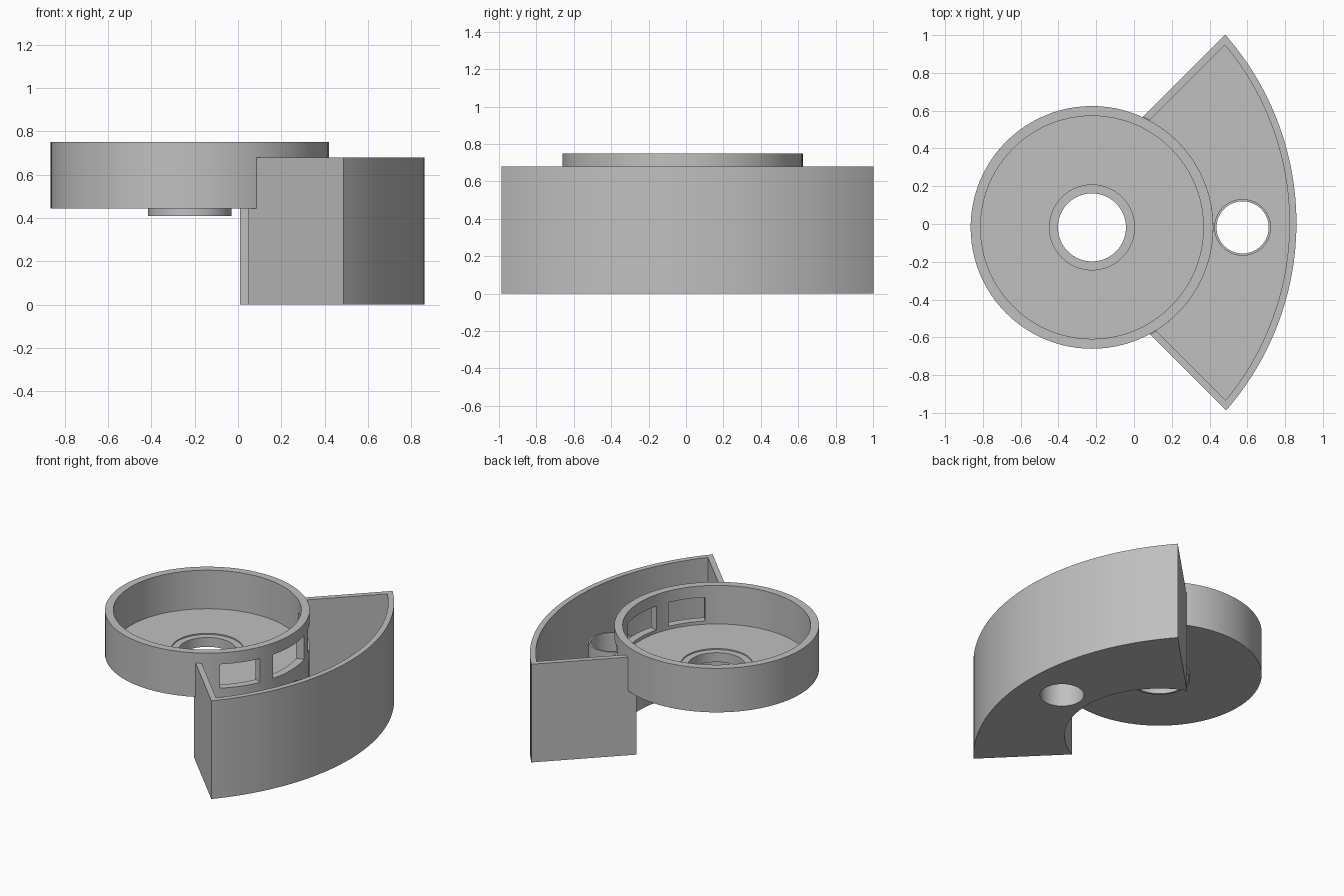
import bpy, bmesh, math
from mathutils import Vector

old = bpy.data.objects.get("Cube")
if old:
    bpy.data.objects.remove(old, do_unlink=True)

grey = bpy.data.materials.new("plain grey")
grey.use_nodes = True
grey.diffuse_color = (0.53, 0.53, 0.53, 1)
grey.node_tree.nodes["Principled BSDF"].inputs["Base Color"].default_value = grey.diffuse_color

BOWL = Vector((-0.2225, -0.018))      # bowl axis
BOWL_R, BOWL_IN = 0.6425, 0.59
POST = Vector((0.575, -0.018))        # small tube axis
ARC, ARC_R = Vector((-0.647, 0.005)), 1.507   # curved outer wall
WALL, FLOOR, TOP = 0.037, 0.04, 0.68


def finish(name, bm):
    bmesh.ops.recalc_face_normals(bm, faces=bm.faces)
    mesh = bpy.data.meshes.new(name)
    bm.to_mesh(mesh)
    bm.free()
    mesh.materials.append(grey)
    ob = bpy.data.objects.new(name, mesh)
    bpy.context.collection.objects.link(ob)
    return ob


def prism(name, outline, z0, z1):
    bm = bmesh.new()
    face = bm.faces.new([bm.verts.new((p.x, p.y, z0)) for p in outline])
    out = bmesh.ops.extrude_face_region(bm, geom=[face])["geom"]
    for v in out:
        if isinstance(v, bmesh.types.BMVert):
            v.co.z = z1
    return finish(name, bm)


def lathe(name, profile, centre, steps=96):
    bm = bmesh.new()
    rings = []
    for i in range(steps):
        a = math.tau * i / steps
        rings.append([bm.verts.new((centre.x + r * math.cos(a), centre.y + r * math.sin(a), z))
                      for r, z in profile])
    n = len(profile)
    for i in range(steps):
        a, b = rings[i], rings[(i + 1) % steps]
        for j in range(n):
            k = (j + 1) % n
            bm.faces.new((a[j], b[j], b[k], a[k]))
    return finish(name, bm)


def arc(centre, r, a0, a1, n):
    angles = [a0 + (a1 - a0) * i / n for i in range(n + 1)]
    return [centre + r * Vector((math.cos(a), math.sin(a))) for a in angles]


def circle(centre, r):
    return arc(centre, r, 0, math.tau, 96)[:-1]


def wedge(inset, r_in):
    """Sector between two 45 degree sides, a convex outer arc and a concave inner arc."""
    apex = Vector((-0.51 + inset * math.sqrt(2), 0.01))

    def angle(side, centre, r):
        d = Vector((1, side)).normalized()
        m = apex - centre
        b = m.dot(d)
        p = m + d * (-b + math.sqrt(b * b - m.dot(m) + r * r))
        return math.atan2(p.y, p.x)

    r = ARC_R - inset
    outer = arc(ARC, r, angle(-1, ARC, r), angle(1, ARC, r), 48)
    inner = arc(BOWL, r_in, angle(1, BOWL, r_in), angle(-1, BOWL, r_in), 32)
    return outer + inner


def cut(ob, cutters):
    for c in cutters:
        c.hide_render = True
        mod = ob.modifiers.new("cut", 'BOOLEAN')
        mod.operation, mod.solver, mod.object = 'DIFFERENCE', 'EXACT', c
    bpy.context.view_layer.update()
    graph = bpy.context.evaluated_depsgraph_get()
    mesh = bpy.data.meshes.new_from_object(ob.evaluated_get(graph))
    ob.modifiers.clear()
    ob.data = mesh
    for c in cutters:
        bpy.data.objects.remove(c, do_unlink=True)


# Open tray with a curved outer wall, hollowed and notched for the bowl
tray = prism("tray", wedge(0, 0.595), 0, TOP)
cut(tray, [prism("tray_cavity", wedge(WALL, BOWL_R), FLOOR, 1),
           prism("bowl_notch", circle(BOWL, BOWL_R + 0.002), 0.445, 1),
           prism("post_hole", circle(POST, 0.138), -0.1, 0.2)])

# Thin tube rising from the tray floor
post = lathe("post_tube", [(0.138, 0), (0.15, 0), (0.15, 0.42), (0.138, 0.42)], POST)
for v in post.data.vertices:
    v.co.z = max(v.co.z, 0.005)

# Round bowl with a central hole and a short collar below
bowl = lathe("bowl", [(0.18, 0.41), (0.193, 0.41), (0.193, 0.445), (BOWL_R, 0.445),
                      (BOWL_R, 0.75), (BOWL_IN, 0.75), (BOWL_IN, 0.483), (0.225, 0.483),
                      (0.225, 0.475), (0.18, 0.475)], BOWL)

# Three windows between bowl and tray
windows = []
for start, end in ((-48, -24), (-15, 16), (25, 49)):
    a, b = math.radians(start), math.radians(end)
    outline = arc(BOWL, 0.7, a, b, 8) + arc(BOWL, 0.55, b, a, 8)
    windows.append(prism("window_cutter", outline, 0.505, 0.67))
cut(bowl, windows)

# Smooth curved walls, crisp corners
for ob in (tray, post, bowl):
    bpy.ops.object.select_all(action='DESELECT')
    ob.select_set(True)
    bpy.context.view_layer.objects.active = ob
    bpy.ops.object.shade_smooth_by_angle(angle=math.radians(30))
